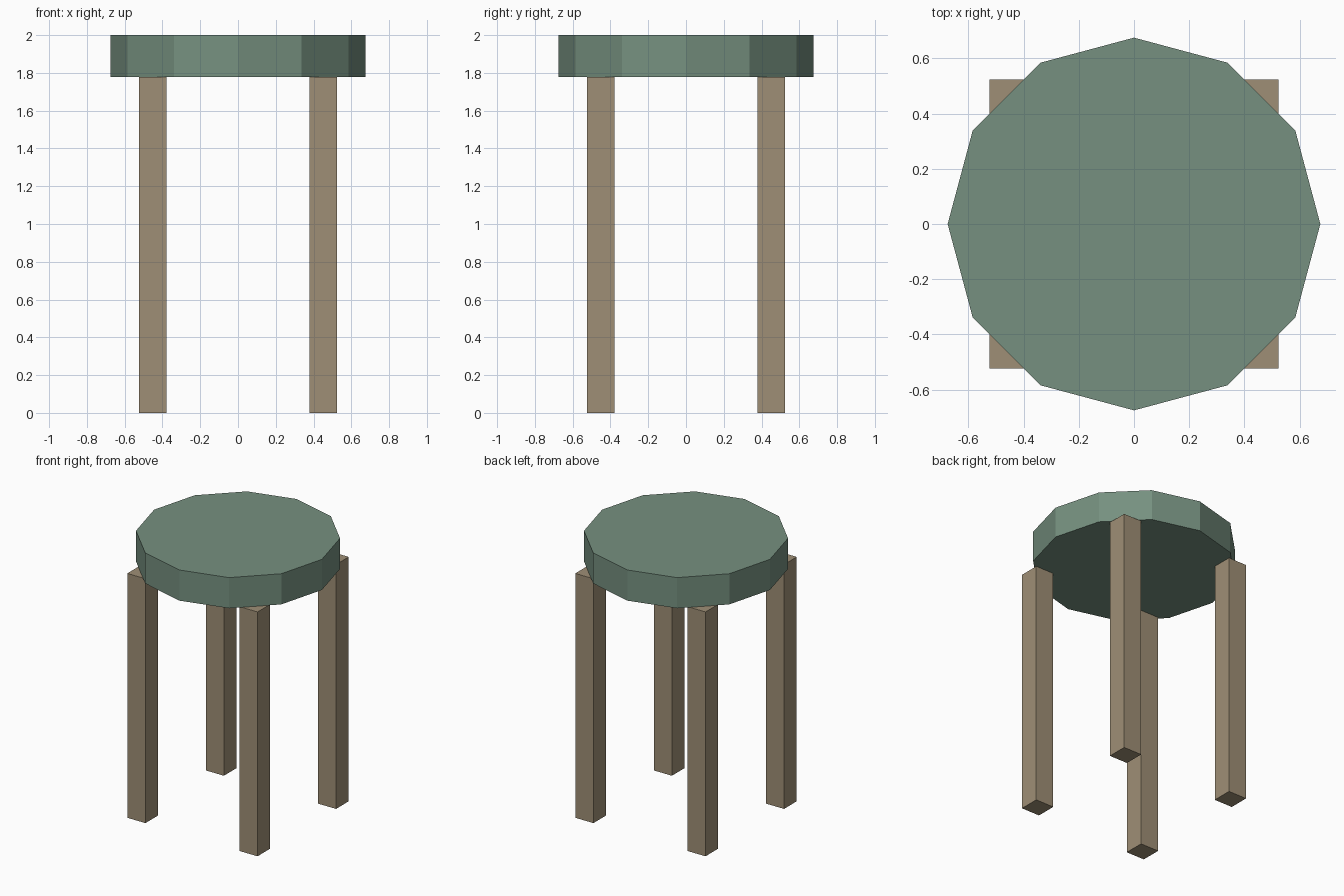
import bpy
import math

if "Cube" in bpy.data.objects:
    bpy.data.objects.remove(bpy.data.objects["Cube"])


def material(name, rgb):
    m = bpy.data.materials.new(name)
    m.diffuse_color = (*rgb, 1.0)
    m.use_nodes = True
    m.node_tree.nodes["Principled BSDF"].inputs["Base Color"].default_value = m.diffuse_color
    return m


green = material("sage green", (0.18, 0.28, 0.215))
wood = material("tan wood", (0.345, 0.275, 0.18))

# Seat: twelve-sided disc with corners on the axes
SEAT_BOTTOM, SEAT_TOP, RADIUS = 1.777, 2.0, 0.675
bpy.ops.mesh.primitive_cylinder_add(
    vertices=12, radius=RADIUS, depth=SEAT_TOP - SEAT_BOTTOM,
    location=(0, 0, (SEAT_TOP + SEAT_BOTTOM) / 2))
seat = bpy.context.object
seat.name = "seat"
seat.data.materials.append(green)

# Legs: four square posts reaching past the seat's edge
LEG_WIDTH, LEG_OFFSET = 0.146, 0.451
for sy, depth_name in ((-1, "front"), (1, "back")):
    for sx, side_name in ((-1, "left"), (1, "right")):
        bpy.ops.mesh.primitive_cube_add(
            size=1, location=(sx * LEG_OFFSET, sy * LEG_OFFSET, SEAT_BOTTOM / 2))
        leg = bpy.context.object
        leg.name = f"{depth_name}_{side_name}_leg"
        leg.scale = (LEG_WIDTH, LEG_WIDTH, SEAT_BOTTOM)
        bpy.ops.object.transform_apply(location=False, rotation=False, scale=True)
        leg.data.materials.append(wood)
